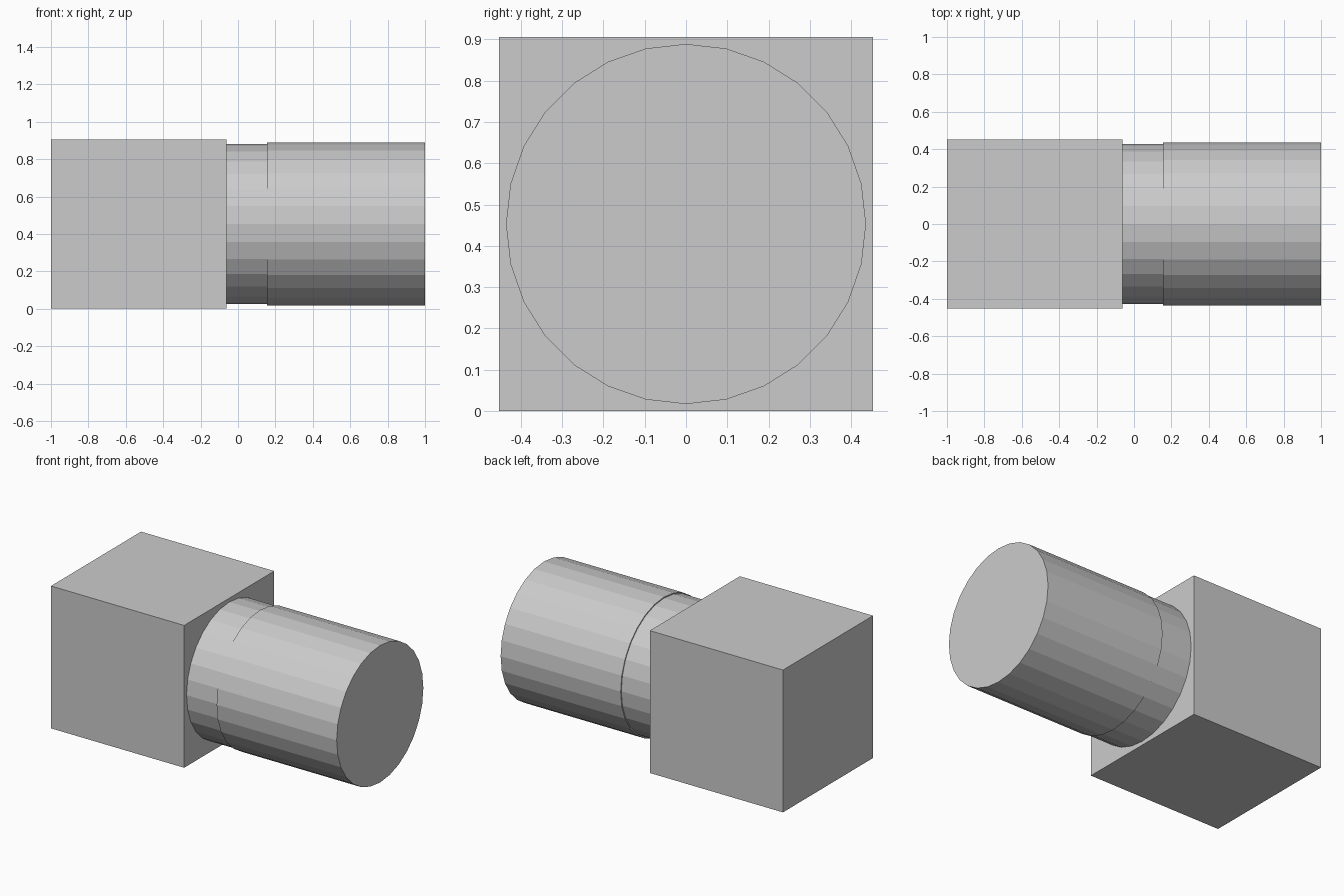
import bpy
from math import pi

if "Cube" in bpy.data.objects:
    bpy.data.objects.remove(bpy.data.objects["Cube"])

MID = 0.453      # height of the shared axis, half the block's width
SIDES = 28


def cylinder(name, x0, x1, radius):
    bpy.ops.mesh.primitive_cylinder_add(
        vertices=SIDES, radius=radius, depth=x1 - x0,
        location=((x0 + x1) / 2, 0, MID), rotation=(0, pi / 2, 0))
    bpy.context.object.name = name


# Square block
bpy.ops.mesh.primitive_cube_add(size=1, location=(-0.531, 0, MID))
block = bpy.context.object
block.name = "block"
block.scale = (0.938, 2 * MID, 2 * MID)

# Slightly narrower neck, then the main barrel
cylinder("neck", -0.062, 0.155, 0.429)
cylinder("barrel", 0.155, 1.0, 0.436)
